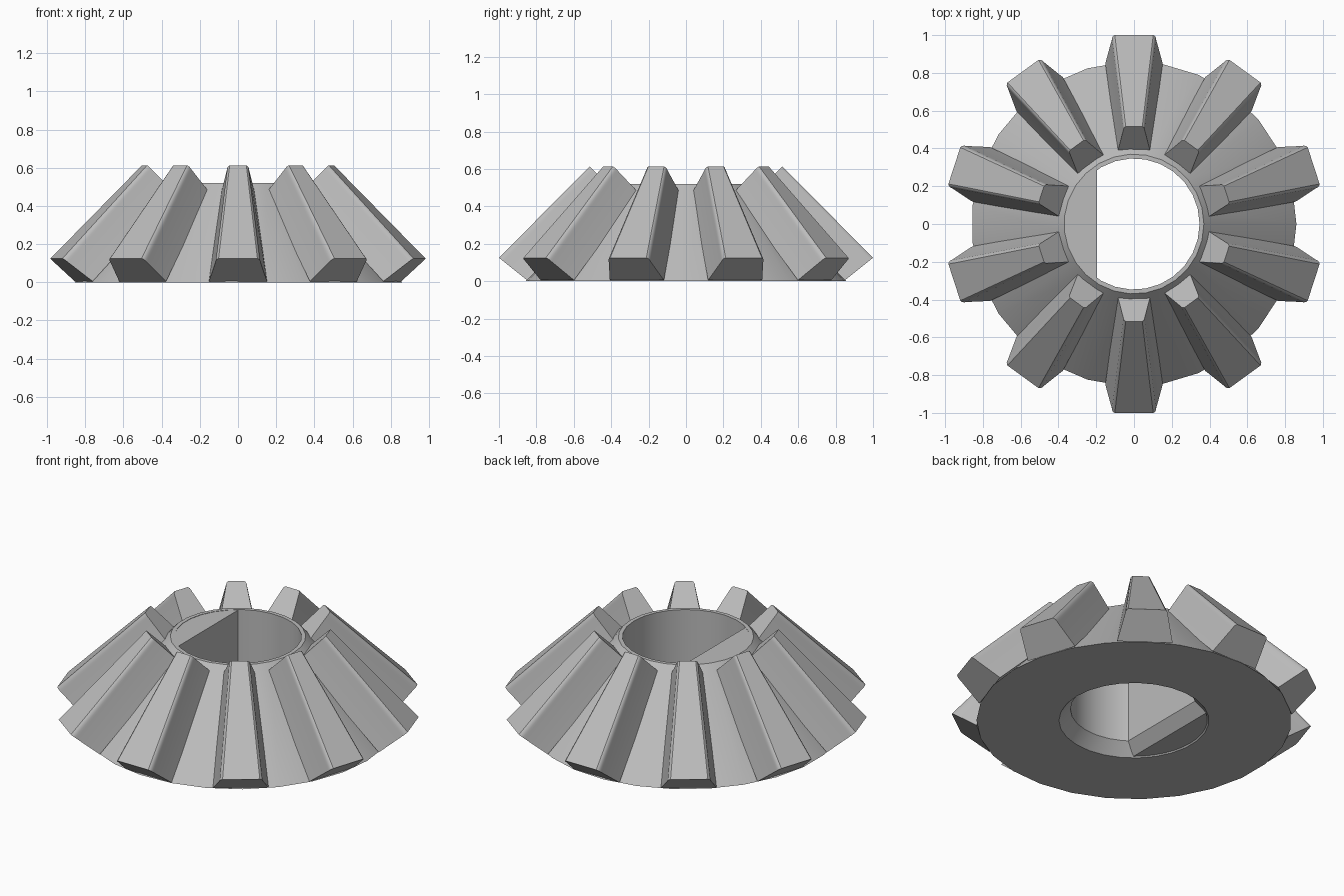
import bpy, bmesh, math
from mathutils import Matrix

cube = bpy.data.objects.get("Cube")
if cube:
    bpy.data.objects.remove(cube)

SIDES = 27
TEETH = 10
GREY = (0.5, 0.5, 0.5, 1)

steel = bpy.data.materials.new("steel_grey")
steel.use_nodes = True
steel.diffuse_color = GREY
steel.node_tree.nodes["Principled BSDF"].inputs["Base Color"].default_value = GREY


def finish(name, bm, angle=25):
    bmesh.ops.recalc_face_normals(bm, faces=bm.faces)
    mesh = bpy.data.meshes.new(name)
    bm.to_mesh(mesh)
    bm.free()
    mesh.materials.append(steel)
    obj = bpy.data.objects.new(name, mesh)
    bpy.context.collection.objects.link(obj)
    bpy.ops.object.select_all(action="DESELECT")
    obj.select_set(True)
    bpy.context.view_layer.objects.active = obj
    bpy.ops.object.shade_smooth_by_angle(angle=math.radians(angle))
    return obj


def loft(bm, loops, capped=True):
    """Join closed point loops of equal length with quads."""
    rings = [[bm.verts.new(p) for p in loop] for loop in loops]
    n = len(rings[0])
    pairs = list(zip(rings, rings[1:]))
    if not capped:
        pairs.append((rings[-1], rings[0]))
    for a, b in pairs:
        for i in range(n):
            j = (i + 1) % n
            bm.faces.new((a[i], a[j], b[j], b[i]))
    if capped:
        bm.faces.new(rings[0])
        bm.faces.new(rings[-1])


def circle(r, z):
    return [(r * math.cos(math.tau * i / SIDES), r * math.sin(math.tau * i / SIDES), z)
            for i in range(SIDES)]


# Conical body with a bore that is chamfered at the bottom
bm = bmesh.new()
profile = [(0.41, 0), (0.86, 0), (0.37, 0.52), (0.347, 0.52), (0.347, 0.07)]
loft(bm, [circle(r, z) for r, z in profile], capped=False)
finish("gear_body", bm)


# Flat key segment that makes the bore D-shaped
def segment(x, r, z):
    a = math.acos(x / r)
    return [(r * math.cos(a + t / 12 * (math.tau - 2 * a)),
             r * math.sin(a + t / 12 * (math.tau - 2 * a)), z) for t in range(13)]


bm = bmesh.new()
loft(bm, [segment(-0.255, 0.40, 0.005), segment(-0.197, 0.352, 0.07),
          segment(-0.197, 0.352, 0.518)])
finish("bore_flat", bm)


# Tapered teeth with rounded crests
def tooth_section(root, tip, root_half, tip_half, rounding):
    half = [(root_half, 0)]
    for k in range(5):
        t = k / 4 * math.radians(75)
        half.append((tip_half - rounding + rounding * math.cos(t),
                     1 - 8 * rounding * (1 - math.sin(t) / math.sin(math.radians(75)))))
    outline = half + [(-x, h) for x, h in reversed(half)]
    return [(x, -(root[0] + (tip[0] - root[0]) * h), root[1] + (tip[1] - root[1]) * h)
            for x, h in outline]


for i in range(TEETH):
    bm = bmesh.new()
    loft(bm, [tooth_section((0.85, 0.005), (1.0, 0.125), 0.152, 0.118, 0.022),
              tooth_section((0.38, 0.475), (0.515, 0.613), 0.087, 0.057, 0.018)])
    bm.transform(Matrix.Rotation(math.tau * i / TEETH, 4, "Z"))
    finish(f"tooth_{i + 1}", bm, 32)
